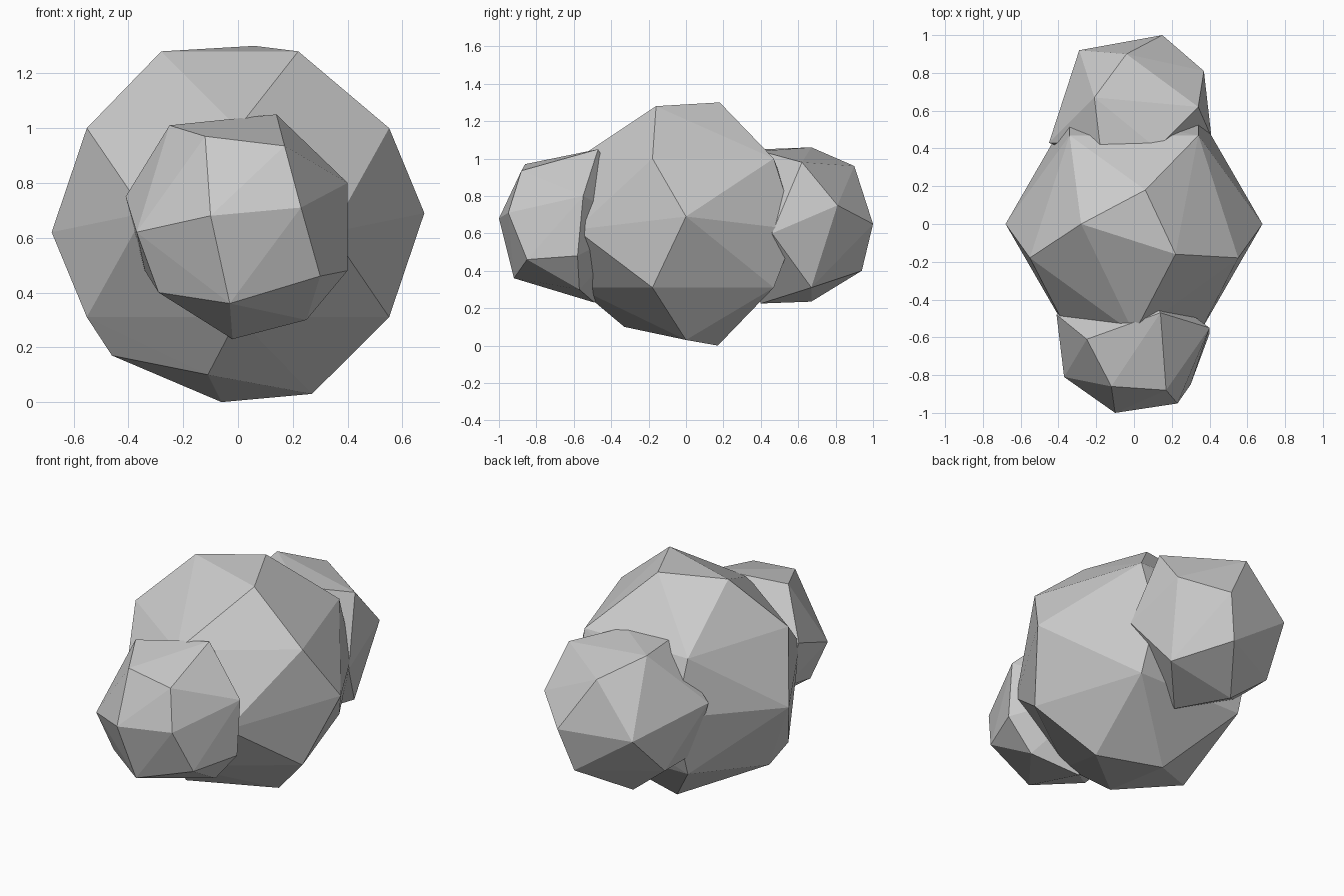
import bpy, bmesh
from math import cos, sin, radians


def ring(n, r, start, heights, y=0.0):
    """n points around the z axis, cycling through the given heights."""
    return [(r * cos(radians(start + 360 * i / n)),
             y + r * sin(radians(start + 360 * i / n)),
             heights[i % len(heights)]) for i in range(n)]


def faceted_lump(name, points):
    """Flat shaded convex lump around a handful of corner points."""
    bm = bmesh.new()
    for p in points:
        bm.verts.new(p)
    res = bmesh.ops.convex_hull(bm, input=bm.verts)
    junk = {g for g in res["geom_interior"] + res["geom_unused"]
            if isinstance(g, bmesh.types.BMVert)}
    bmesh.ops.delete(bm, geom=list(junk), context='VERTS')
    bmesh.ops.recalc_face_normals(bm, faces=bm.faces)
    mesh = bpy.data.meshes.new(name)
    bm.to_mesh(mesh)
    bm.free()
    ob = bpy.data.objects.new(name, mesh)
    bpy.context.collection.objects.link(ob)
    return ob


# Central body: hexagonal waist, two pentagonal rings, irregular top and base
top = [(0.06, 0.18, 1.30), (0.22, -0.16, 1.28), (-0.28, 0, 1.28)]
base = [(0.27, 0, 0.03), (-0.06, 0.17, 0), (-0.11, -0.33, 0.10), (-0.46, -0.13, 0.17)]
faceted_lump("central_lump", top + ring(5, 0.58, -18, [1.0])
             + ring(6, 0.68, 0, [0.69, 0.62]) + ring(5, 0.58, -18, [0.31]) + base)

# Front lobe
faceted_lump("front_lump", [
    (-0.10, -1.0, 0.68), (0.23, -0.95, 0.71), (-0.12, -0.86, 0.97),
    (0.17, -0.88, 0.935), (0.30, -0.85, 0.46), (-0.03, -0.92, 0.36),
    (-0.37, -0.81, 0.62), (-0.29, -0.76, 0.40), (0.40, -0.58, 0.48),
    (0.25, -0.57, 0.30), (-0.02, -0.49, 0.23), (0.14, -0.47, 1.05),
    (0.40, -0.55, 0.80), (-0.25, -0.61, 1.01), (-0.41, -0.48, 0.75),
    (-0.34, -0.46, 0.48), (0, -0.25, 0.65)])

# Back lobe
faceted_lump("back_lump", [
    (0.15, 1.0, 0.65), (-0.04, 0.90, 0.96), (0.34, 0.62, 0.98),
    (0.37, 0.81, 0.75), (-0.21, 0.67, 1.06), (-0.29, 0.92, 0.66),
    (0.08, 0.94, 0.40), (0.30, 0.67, 0.31), (-0.12, 0.67, 0.235),
    (-0.35, 0.70, 0.42), (-0.45, 0.43, 0.75), (-0.18, 0.42, 1.05),
    (0.12, 0.40, 1.04), (0.41, 0.46, 0.60), (0.05, 0.40, 0.225),
    (-0.35, 0.42, 0.42), (0, 0.25, 0.65)])
